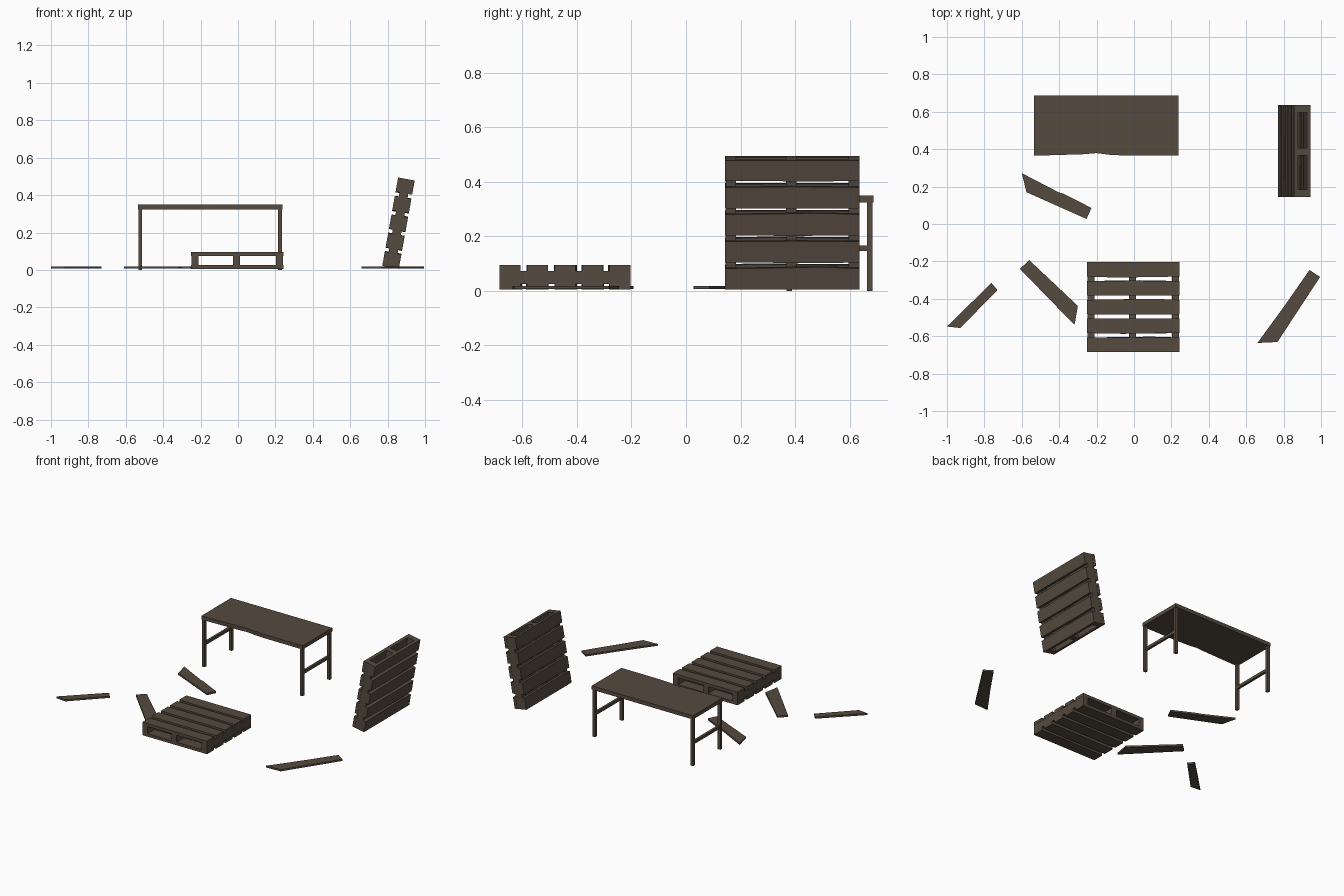
import bpy, bmesh, random
from math import radians, sin, cos
from mathutils import Matrix, Vector

if "Cube" in bpy.data.objects:
    bpy.data.objects.remove(bpy.data.objects["Cube"])

random.seed(4)
wood = bpy.data.materials.new("weathered dark wood")
wood.diffuse_color = (0.09, 0.07, 0.05, 1)
wood.use_nodes = True
wood.node_tree.nodes["Principled BSDF"].inputs["Base Color"].default_value = wood.diffuse_color


def prism(bm, outline, z0, z1):
    """Extrude a flat counter-clockwise outline from z0 to z1."""
    face = bm.faces.new([bm.verts.new((x, y, z0)) for x, y in outline])
    ext = bmesh.ops.extrude_face_region(bm, geom=[face])
    for v in ext["geom"]:
        if isinstance(v, bmesh.types.BMVert):
            v.co.z = z1


def box(bm, x0, x1, y0, y1, z0, z1):
    prism(bm, [(x0, y0), (x1, y0), (x1, y1), (x0, y1)], z0, z1)


def finish(bm, name, matrix=Matrix()):
    bmesh.ops.recalc_face_normals(bm, faces=bm.faces)
    mesh = bpy.data.meshes.new(name)
    bm.to_mesh(mesh)
    bm.free()
    mesh.materials.append(wood)
    ob = bpy.data.objects.new(name, mesh)
    ob.matrix_world = matrix
    bpy.context.collection.objects.link(ob)
    return ob


def pallet(name, matrix):
    L, D, H, T = 0.2465, 0.24, 0.045, 0.021
    # slats on both faces, with slightly splintered inner edges
    bm = bmesh.new()
    for z0, z1 in ((H - T, H), (-H, -H + T)):
        for i in range(5):
            y = -0.2015 + i * 0.10075
            lo, hi = y - 0.0385, y + 0.0385
            pts = [(-L, lo), (L, lo), (L, hi), (-L, hi)]
            if i < 4:
                pts.insert(3, (random.uniform(-0.15, 0.15), hi + random.uniform(0, 0.006)))
            if i > 0:
                pts.insert(1, (random.uniform(-0.15, 0.15), lo - random.uniform(0, 0.006)))
            prism(bm, pts, z0, z1)
    finish(bm, name + "_slats", matrix)
    # three stringers between the slats
    bm = bmesh.new()
    for x0, x1 in ((-L + 0.001, -0.206), (-0.023, 0.015), (0.206, L - 0.001)):
        box(bm, x0, x1, -D, D, -H + T, H - T)
    finish(bm, name + "_stringers", matrix)


# pallet lying flat
pallet("flat_pallet", Matrix.Translation((-0.004, -0.444, 0.05)))

# pallet standing on edge, leaning towards +x
a = radians(10.2)
lean = Matrix(((0, sin(a), cos(a)), (1, 0, 0), (0, cos(a), -sin(a)))).to_4x4()
pallet("leaning_pallet", Matrix.Translation((0.858, 0.39, 0.25)) @ lean)

# table top with a chipped front edge
bm = bmesh.new()
prism(bm, [(-0.535, 0.365), (-0.27, 0.373), (-0.2, 0.379), (-0.13, 0.37), (-0.05, 0.366),
           (0.237, 0.365), (0.237, 0.688), (-0.535, 0.688)], 0.324, 0.35)
finish(bm, "table_top")

# table legs and side braces
for side, x in (("left", -0.533), ("right", 0.214)):
    for end, y in (("front", 0.368), ("back", 0.664)):
        bm = bmesh.new()
        box(bm, x, x + 0.02, y, y + 0.02, 0, 0.326)
        finish(bm, f"table_{side}_{end}_leg")
    bm = bmesh.new()
    box(bm, x + 0.002, x + 0.018, 0.38, 0.67, 0.146, 0.166)
    finish(bm, f"table_{side}_brace")

# broken planks lying on the ground
planks = [
    [(-0.60, 0.272), (-0.575, 0.17), (-0.254, 0.027), (-0.227, 0.086), (-0.38, 0.163), (-0.40, 0.168)],
    [(-0.61, -0.24), (-0.318, -0.54), (-0.30, -0.438), (-0.56, -0.193)],
    [(-1.0, -0.548), (-0.928, -0.556), (-0.73, -0.353), (-0.762, -0.315)],
    [(0.66, -0.636), (0.767, -0.631), (0.995, -0.283), (0.938, -0.246), (0.81, -0.43)],
]
for i, outline in enumerate(planks):
    bm = bmesh.new()
    prism(bm, outline, 0.007, 0.019)
    finish(bm, f"broken_plank_{i + 1}")
